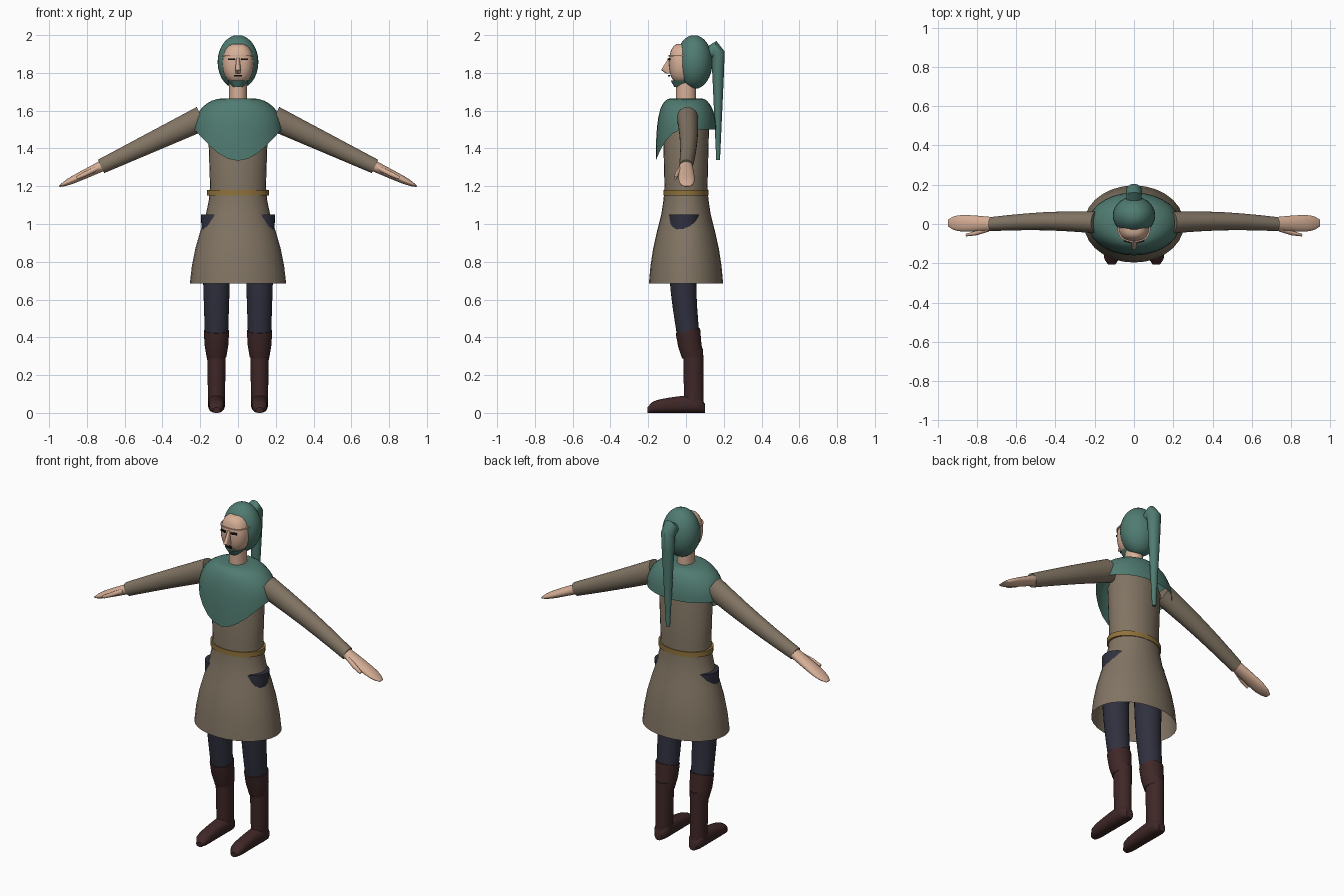
import bpy, bmesh
from math import sin, cos, pi, tau, radians, copysign
from mathutils import Matrix, Vector

cube = bpy.data.objects.get("Cube")
if cube:
    bpy.data.objects.remove(cube, do_unlink=True)


def material(name, red, green, blue):
    mat = bpy.data.materials.new(name)
    mat.use_nodes = True
    mat.diffuse_color = (red, green, blue, 1)
    shader = mat.node_tree.nodes["Principled BSDF"]
    shader.inputs["Base Color"].default_value = mat.diffuse_color
    shader.inputs["Roughness"].default_value = .8
    return mat


teal = material("teal cloth", .08, .2, .165)
khaki = material("khaki cloth", .22, .175, .125)
gold = material("gold leather", .28, .17, .045)
navy = material("navy cloth", .03, .03, .05)
brown = material("dark brown leather", .05, .02, .02)
skin = material("skin", .68, .43, .31)
black = material("black", .01, .01, .01)


def finish(name, bm, mat):
    bmesh.ops.recalc_face_normals(bm, faces=bm.faces)
    mesh = bpy.data.meshes.new(name)
    bm.to_mesh(mesh)
    bm.free()
    mesh.materials.append(mat)
    part = bpy.data.objects.new(name, mesh)
    bpy.context.collection.objects.link(part)
    bpy.ops.object.select_all(action='DESELECT')
    part.select_set(True)
    bpy.context.view_layer.objects.active = part
    bpy.ops.object.shade_smooth_by_angle(angle=radians(40))


def steps(count):
    return [i / count for i in range(count + 1)]


def ring(y, z, width, depth, tilt=0, dip=0, power=2):
    """Closed oval around x = 0, tilted about x, its front lowered by dip."""
    points = []
    for t in steps(28)[:-1]:
        c, s = [copysign(abs(f) ** (2 / power), f) for f in (cos(tau * t), sin(tau * t))]
        points.append(Vector((width * c,
                              y + depth * s * cos(radians(tilt)),
                              z + depth * s * sin(radians(tilt)) - dip * max(0, -s) ** 2.5)))
    return points


def loft(name, mat, rings, closed_start=True, closed_end=True, place=Matrix()):
    bm = bmesh.new()
    rows = [[bm.verts.new(place @ point) for point in points] for points in rings]
    for low, high in zip(rows, rows[1:]):
        for k in range(len(low)):
            bm.faces.new((low[k - 1], low[k], high[k], high[k - 1]))
    if closed_start:
        bm.faces.new(rows[0])
    if closed_end:
        bm.faces.new(rows[-1])
    finish(name, bm, mat)


def plate(name, mat, centre, size, turn=0):
    bm = bmesh.new()
    bmesh.ops.create_cube(bm, size=1, matrix=Matrix.Translation(centre)
                          @ Matrix.Rotation(turn, 4, 'Z') @ Matrix.Diagonal((*size, 1)))
    finish(name, bm, mat)


# Tunic with an open flared skirt, and its belt
tunic_profile = [(.685, .255), (.78, .244), (.87, .226), (.96, .2), (1.05, .17),
                 (1.13, .154), (1.2, .148), (1.5, .158), (1.6, .12)]
loft("tunic", khaki, [ring(0, z, r, r * .77) for z, r in tunic_profile], closed_start=False)
loft("belt", gold, [ring(0, z, .163, .12) for z in (1.15, 1.18)])

# Rounded shoulder cape with a pointed front
loft("shoulder_cape", teal,
     [ring(0, 1.5 + .165 * cos(pi / 2 * t), .08 + .155 * sin(pi / 2 * t),
           .08 + .08 * sin(pi / 2 * t), dip=.165 * t ** 4) for t in steps(8)],
     closed_end=False)

# Neck, hood, face and features
loft("neck", skin, [ring(0, z, .047, .053) for z in (1.62, 1.79)])
loft("hood", teal, [ring(.043, 1.857 - .143 * cos(pi * t), .108 * sin(pi * t), .097 * sin(pi * t))
                    for t in steps(16)[1:-1]])
loft("face", skin, [ring(-.01, 1.85 - .105 * cos(pi * t), .083 * sin(pi * t) ** .7,
                         .08 * sin(pi * t) ** .5, power=2.5) for t in steps(14)[1:-1]])
loft("brow", skin, [ring(-.01, z, .085, .082, power=2.5) for z in (1.888, 1.896)])
loft("nose", skin, [ring(-.084, 1.88, .008, .008), ring(-.098, 1.815, .015, .034),
                    ring(-.088, 1.797, .012, .018)])
plate("mouth", black, (0, -.09, 1.785), (.04, .009, .01))
loft("chin_strap", teal, [ring(-.02, 1.725, .03, .042), ring(-.015, 1.76, .057, .066)])

# Hanging tail of the hood: a short bend, then a long taper
tail_bend = [ring(.1, 1.9, .034, .03, tilt=90), ring(.15, 1.922, .04, .048, tilt=78),
             ring(.17, 1.89, .04, .042, tilt=35)]
tail_drop = [ring(.17, 1.8 - .46 * t, .036 - .024 * t, .031 - .021 * t) for t in steps(4)]
loft("hood_tail", teal, tail_bend + tail_drop)

for label, side in (("left", 1), ("right", -1)):
    mirror = Matrix.Diagonal((side, 1, 1, 1))
    # The arm's local z runs from shoulder to fingertips
    arm = mirror @ Matrix.Translation((.19, 0, 1.56)) @ Matrix.Rotation(radians(115.5), 4, 'Y')
    leg = mirror @ Matrix.Translation((.114, 0, 0))

    plate(label + "_eye", black, (side * .035, -.09, 1.872), (.036, .009, .01), side * .25)

    # Sleeve, mitten-like hand and thumb
    loft(label + "_sleeve", khaki,
         [ring(.008 * (1 - t) + .01 * sin(pi * t), .593 * t, .066 - .027 * t, .056 - .02 * t)
          for t in steps(6)], place=arm)
    loft(label + "_hand", skin,
         [ring(.005 * t, .56 + .278 * t, (.03 - .013 * t) * (1 - t ** 8 * .8),
               (.033 + .012 * sin(pi / 2 * t)) * (1 - t ** 8 * .6)) for t in steps(10)],
         place=arm)
    loft(label + "_thumb", skin, [ring(-.025, .61, .012, .014), ring(-.046, .68, .013, .012),
                                  ring(-.056, .735, .009, .007)], place=arm)

    # Trouser leg, its flat top poking through the tunic at the hip
    loft(label + "_leg", navy,
         [ring(.02 * t - .007 - .02 * sin(pi * t), 1.05 - .65 * t, .082 - .021 * t,
               .083 - .024 * t) for t in steps(8)], place=leg)

    # Boot: tilted cuff, shaft and pointed foot
    loft(label + "_boot_cuff", brown,
         [ring(.01, .435, .067, .066, tilt=12), ring(.02, .36, .063, .062, tilt=10),
          ring(.035, .295, .052, .056, tilt=8)], place=leg)
    loft(label + "_boot_shaft", brown,
         [ring(.038, .34, .05, .053), ring(.042, .04, .044, .052)], place=leg)
    foot = []
    for t in steps(12):
        rounding = 1 - .5 * abs(2 * t - 1) ** 10
        height = (.048 - .02 * t * t) * rounding
        foot.append(ring(.1 - .305 * t, height, (.047 - .008 * t) * rounding, height,
                         tilt=90, power=2.4))
    loft(label + "_boot_foot", brown, foot, place=leg)
